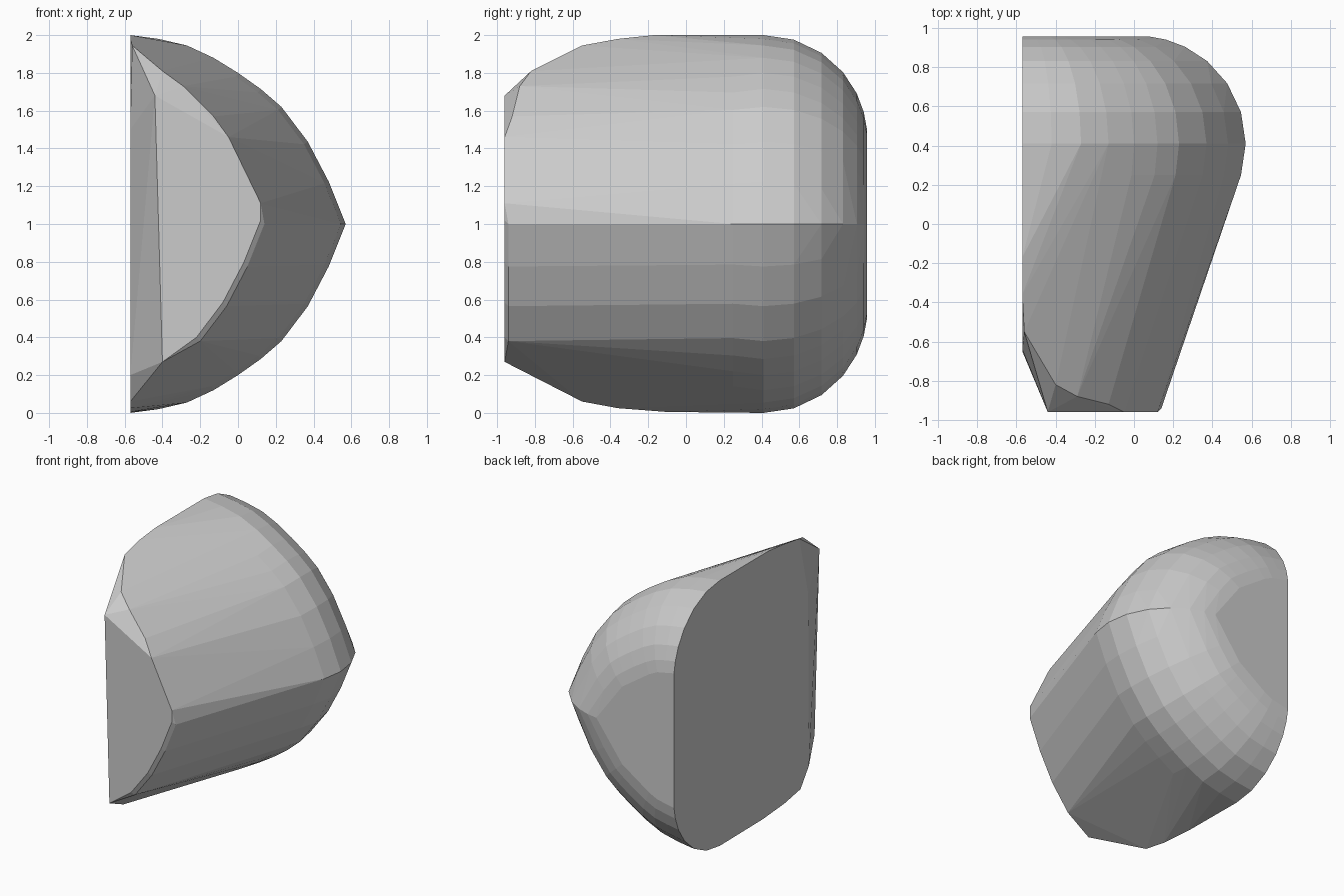
import bpy, bmesh
from math import sin, cos, radians, hypot

if "Cube" in bpy.data.objects:
    bpy.data.objects.remove(bpy.data.objects["Cube"])

LEFT = -0.57
# Upper half of the pointed arch section (x, z above mid-height), tip to crown
half = [(0.57, 0), (0.48, 0.225), (0.37, 0.435), (0.23, 0.62), (0.12, 0.715),
        (0.0, 0.80), (-0.13, 0.88), (-0.27, 0.945), (-0.42, 0.98), (LEFT, 1.0)]


def inward_normals(profile):
    out = []
    for i, p in enumerate(profile):
        a, b = profile[max(i - 1, 0)], profile[min(i + 1, len(profile) - 1)]
        tx, tz = b[0] - a[0], b[1] - a[1]
        l = hypot(tx, tz)
        out.append((-tz / l, tx / l))
    out[0], out[-1] = (-1, 0), (0, -1)
    return out


points = []

# Rounded back end: the section shrinks inward along a quarter circle
normals = inward_normals(half)
r = 0.55
for angle in (-17, 0, 17, 34, 50, 64, 75, 84):
    t = radians(angle)
    y, d = 0.41 + r * sin(t), r * (1 - cos(t))
    for (x, z), (nx, nz) in zip(half, normals):
        if nx * d + x < LEFT - 0.001:
            continue
        zz = max(z - abs(nz) * d, 0)
        points += [(x + nx * d, y, 1 + zz), (x + nx * d, y, 1 - zz)]

# Slanted front: the section shifts left towards the front face
for x, z in half:
    x -= 0.43
    if x > -0.3:
        points.append((x, -0.94, 1 - z))
        points.append((x - 0.02, -0.96, 1 - z + 0.02))
    if x > -0.1:
        points.append((x, -0.94, 1 + z))
points += [(0.12, -0.96, 1.11), (-0.05, -0.96, 1.46), (-0.44, -0.96, 1.68),
           (-0.40, -0.96, 0.27)]

# Chipped upper front corner
points += [(-0.40, -0.82, 1.81), (-0.29, -0.88, 1.73), (-0.13, -0.92, 1.57)]

# Outline of the flat left side
points += [(LEFT, -0.17, 2.0), (LEFT, -0.36, 1.98), (-0.56, -0.55, 1.945),
           (LEFT, -0.64, 1.5), (LEFT, -0.65, 0.2), (LEFT, -0.55, 0.06),
           (LEFT, -0.36, 0.025), (LEFT, -0.1, 0.005)]

# Wrap the points into one faceted solid
bm = bmesh.new()
for p in points:
    bm.verts.new(p)
bmesh.ops.remove_doubles(bm, verts=bm.verts[:], dist=0.002)
res = bmesh.ops.convex_hull(bm, input=bm.verts[:])
bmesh.ops.delete(bm, geom=[v for v in bm.verts if not v.link_faces], context='VERTS')
bmesh.ops.dissolve_limit(bm, angle_limit=radians(1), verts=bm.verts[:], edges=bm.edges[:])
bmesh.ops.recalc_face_normals(bm, faces=bm.faces[:])
mesh = bpy.data.meshes.new("rock_chunk")
bm.to_mesh(mesh)
bm.free()
bpy.context.collection.objects.link(bpy.data.objects.new("rock_chunk", mesh))
